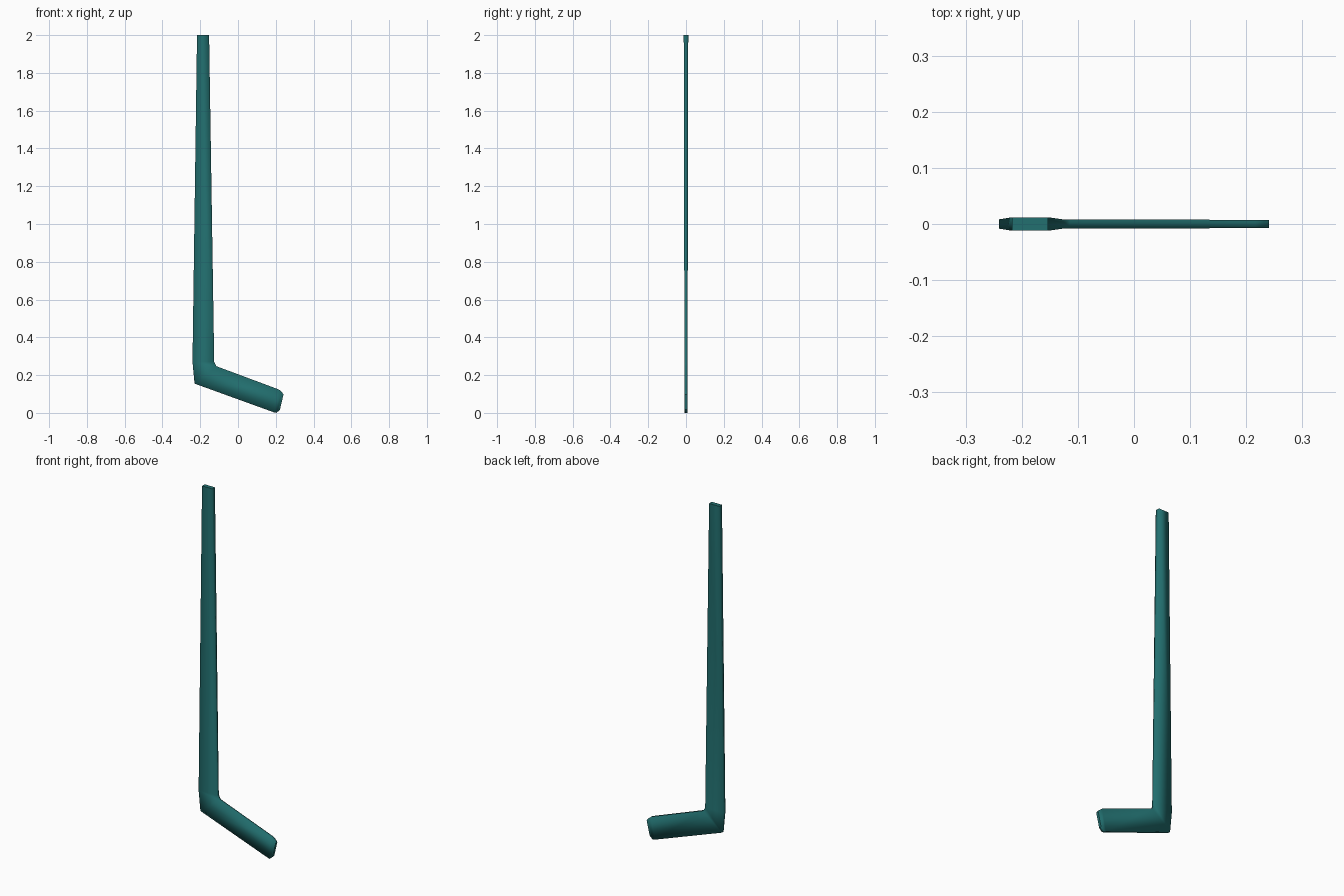
import bpy, bmesh

if "Cube" in bpy.data.objects:
    bpy.data.objects.remove(bpy.data.objects["Cube"])

# Cross-sections along the stick: back edge (x, z), front edge (x, z), half thickness
sections = [
    ((-0.217, 2.0), (-0.153, 2.0), 0.012),       # butt end
    ((-0.241, 0.27), (-0.126, 0.27), 0.0082),    # bottom of shaft
    ((-0.230, 0.155), (-0.114, 0.247), 0.0078),  # heel
    ((0.190, 0.003), (0.216, 0.124), 0.0075),    # toe start
    ((0.204, 0.0), (0.232, 0.111), 0.0075),
    ((0.222, 0.017), (0.241, 0.098), 0.0075),    # toe tip
]

# Shaft and blade as one lofted strip with a centre line along the narrow edges
bm = bmesh.new()
rings = []
for (ax, az), (bx, bz), t in sections:
    pts = [(ax, -t, az), (bx, -t, bz), (bx, 0, bz),
           (bx, t, bz), (ax, t, az), (ax, 0, az)]
    rings.append([bm.verts.new(p) for p in pts])
for r, s in zip(rings, rings[1:]):
    for i in range(6):
        j = (i + 1) % 6
        bm.faces.new((r[i], r[j], s[j], s[i]))
bm.faces.new(rings[0])
bm.faces.new(rings[-1])
bmesh.ops.recalc_face_normals(bm, faces=bm.faces)
for f in bm.faces:
    f.smooth = len(f.verts) == 4

mesh = bpy.data.meshes.new("hockey_stick")
bm.to_mesh(mesh)
bm.free()
stick = bpy.data.objects.new("hockey_stick", mesh)
bpy.context.collection.objects.link(stick)

# Teal paint
mat = bpy.data.materials.new("teal_paint")
mat.diffuse_color = (0.016, 0.16, 0.16, 1)
mat.use_nodes = True
mat.node_tree.nodes["Principled BSDF"].inputs["Base Color"].default_value = mat.diffuse_color
mesh.materials.append(mat)
